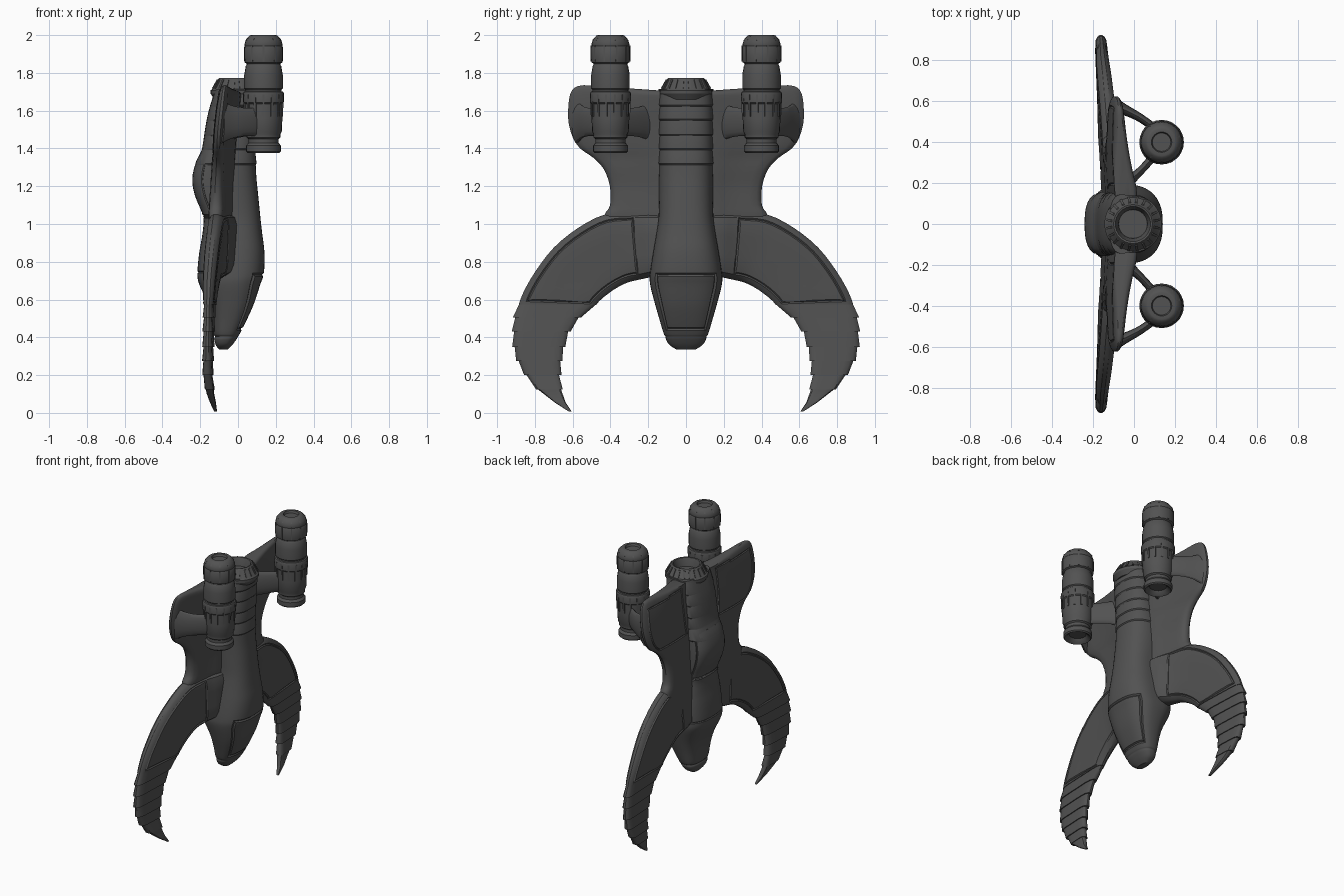
import bpy, bmesh, math
from mathutils import Vector

cube = bpy.data.objects.get("Cube")
if cube:
    bpy.data.objects.remove(cube, do_unlink=True)

grey = bpy.data.materials.new("dark grey hull")
grey.use_nodes = True
grey.diffuse_color = (0.085, 0.085, 0.085, 1)
grey.node_tree.nodes["Principled BSDF"].inputs["Base Color"].default_value = (0.085, 0.085, 0.085, 1)


def spline(rows, n):
    """Catmull-Rom resampling of tuples."""
    out = []
    for i in range(len(rows) - 1):
        quad = [rows[max(0, min(len(rows) - 1, i + k))] for k in (-1, 0, 1, 2)]
        for k in range(n):
            t = k / n
            out.append(tuple(b + 0.5 * t * (c - a + t * (2*a - 5*b + 4*c - d + t * (3*(b - c) + d - a)))
                             for a, b, c, d in zip(*quad)))
    return out + [rows[-1]]


def lerp_table(table, v):
    """Linear lookup in rows sorted by falling first value."""
    for a, b in zip(table, table[1:]):
        if v >= b[0]:
            t = (a[0] - v) / (a[0] - b[0])
            return [p + (q - p) * t for p, q in zip(a, b)]
    return list(table[-1])


def loft(bm, rings):
    """Skin the rings and return the side faces as rows."""
    loops = [[bm.verts.new(p) for p in r] for r in rings]
    grid = []
    for a, b in zip(loops, loops[1:]):
        n = len(a)
        grid.append([bm.faces.new((a[i], a[(i + 1) % n], b[(i + 1) % n], b[i])) for i in range(n)])
    bm.faces.new(loops[0])
    bm.faces.new(loops[-1])
    bmesh.ops.recalc_face_normals(bm, faces=bm.faces)
    return grid


def groove(bm, grid, columns, rule, width=0.007, depth=0.006):
    """Cut a panel line around a block of side faces."""
    bm.normal_update()
    faces = [row[c] for row in grid for c in columns if rule(row[c].calc_center_median())]
    for d in (-depth, depth):
        bmesh.ops.inset_region(bm, faces=faces, thickness=width, depth=d, use_even_offset=False)


def finish(name, bm, mirror=False, angle=32):
    mesh = bpy.data.meshes.new(name)
    bm.to_mesh(mesh)
    bm.free()
    ob = bpy.data.objects.new(name, mesh)
    bpy.context.collection.objects.link(ob)
    mesh.materials.append(grey)
    bpy.ops.object.select_all(action='DESELECT')
    ob.select_set(True)
    bpy.context.view_layer.objects.active = ob
    bpy.ops.object.shade_smooth_by_angle(angle=math.radians(angle))
    if mirror:
        mod = ob.modifiers.new("mirror", 'MIRROR')
        mod.use_axis = (False, True, False)


# Hull sections: height, back x, front x, half width
HULL = spline([
    (1.715, -.12, .105, .135), (1.6, -.155, .10, .14), (1.5, -.175, .095, .14), (1.4, -.19, .09, .14),
    (1.33, -.222, .093, .142), (1.24, -.242, .098, .145), (1.15, -.228, .107, .145), (1.04, -.185, .118, .145),
    (.95, -.188, .128, .157), (.85, -.205, .14, .174), (.74, -.215, .137, .19), (.68, -.205, .118, .19),
    (.58, -.16, .085, .165), (.5, -.14, .05, .142), (.42, -.13, .01, .118), (.405, -.122, .0, .108),
    (.39, -.126, -.008, .106), (.36, -.118, -.03, .088), (.335, -.1, -.055, .05)], 4)


def hull_ring(z, grow=0.0, n=40):
    _, x0, x1, hw = lerp_table(HULL, z)
    x1, hw = x1 + grow, hw + grow
    flare = .36 * min(1, max(0, (z - .65) / .3))     # wider spine at the back
    ring = []
    for i in range(n):
        a = 2 * math.pi * i / n
        c, s = math.cos(a), math.sin(a)
        e = 2 / 2.6
        ring.append(((x0 + x1) / 2 + (x1 - x0) / 2 * math.copysign(abs(c) ** e, c),
                     hw * (1 + flare * max(0, -c)) * math.copysign(abs(s) ** e, s), z))
    return ring


bm = bmesh.new()
grid = loft(bm, [hull_ring(r[0]) for r in HULL])
groove(bm, grid, range(-6, 6), lambda c: .43 < c.z < .735, .01, .008)     # canopy
for lo, hi in ((.74, 1.03), (1.04, 1.39), (1.4, 1.7)):                    # spine panels
    groove(bm, grid, range(14, 26), lambda c: lo < c.z < hi, .005, .005)
finish("hull", bm)

# Overlapping bands around the upper hull
bm = bmesh.new()
edges = [1.70, 1.62, 1.545, 1.465, 1.39, 1.31]
for top, low in zip(edges, edges[1:]):
    loft(bm, [hull_ring(top, 0), hull_ring(top - .004, .001), hull_ring(low + .01, .005), hull_ring(low + .003, 0)])
finish("hull_bands", bm)


def lathe(bm, cx, cy, profile, n=24):
    loft(bm, [[(cx + r * math.cos(2 * math.pi * i / n), cy + r * math.sin(2 * math.pi * i / n), z)
               for i in range(n)] for r, z in profile])


def ribs(bm, cx, cy, count, a, b, half=.005, out=.005):
    """Thin radial bars running from (radius, height) a to b."""
    for k in range(count):
        t = 2 * math.pi * (k + .5) / count
        d, s = Vector((math.cos(t), math.sin(t), 0)), Vector((-math.sin(t), math.cos(t), 0))
        loft(bm, [[Vector((cx, cy, z)) + d * (r + o) + s * w
                   for o, w in ((-.012, -half), (out, -half), (out, half), (-.012, half))] for r, z in (a, b)])


# Exhaust collar with a deep hollow
bm = bmesh.new()
lathe(bm, -.005, 0, [(.12, 1.66), (.14, 1.69), (.14, 1.708), (.13, 1.715), (.103, 1.765), (.095, 1.772),
                     (.086, 1.77), (.072, 1.73), (.068, 1.7)], 32)
ribs(bm, -.005, 0, 20, (.13, 1.718), (.104, 1.764), .006, .004)
finish("exhaust_collar", bm)

# Wing midline offset by height, and lens-shaped wing sections
MID = [(1.76, -.06), (1.5, -.09), (1.2, -.112), (1.0, -.12), (.7, -.135), (.4, -.139), (.2, -.143), (.1, -.132), (0, -.107)]
CHORD = [(0, .25), (.025, .6), (.08, .88), (.2, 1), (.35, 1), (.5, 1), (.65, 1), (.8, 1), (.92, .88), (.975, .6), (1, .25)]
FRONT, BACK = range(2, 8), range(13, 19)


def wing_ring(ay, az, by, bz, ta, tb):
    """Section that thickens to the front towards its root; the back stays thin."""
    up, down = [], []
    for t, h in CHORD:
        y, z = ay + (by - ay) * t, az + (bz - az) * t
        x = lerp_table(MID, z)[1] - .045 * (y - .4)
        half = (tb + (ta - tb) * (1 - t) ** 2) / 2
        up.append((x + h * half, y, z))
        down.append((x - h * min(half, .04), y, z))
    return up + down[::-1]


# Upper wing: rows from the hull out to the rounded edge
EDGE = [(1.735, .54, .025), (1.725, .585, .04), (1.69, .612, .05), (1.62, .623, .06), (1.54, .622, .06),
        (1.46, .60, .06), (1.4, .56, .06), (1.35, .49, .06), (1.29, .435, .07), (1.2, .403, .07),
        (1.1, .402, .08), (1.05, .43, .08), (.98, .43, .07), (.85, .36, .06)]
bm = bmesh.new()
grid = loft(bm, [wing_ring(.08, z - max(0, z - 1.67) * .5, y, z, min(.19, t * 4), t) for z, y, t in spline(EDGE, 3)])
groove(bm, grid, range(13, 18), lambda c: 1.37 < c.z < 1.69, .006, .005)
finish("upper_wing", bm, True)

# Lower curved wing: leading point, trailing point, thickness at both
HORN = [(.1, 1.06, .1, .74, .22, .22), (.2, 1.062, .18, .72, .18, .2), (.28, 1.062, .25, .705, .13, .14),
        (.43, 1.05, .31, .69, .1, .1), (.57, .98, .37, .66, .09, .085), (.7, .875, .42, .625, .082, .075),
        (.8, .745, .45, .6, .075, .068), (.86, .64, .465, .585, .066, .062), (.885, .575, .475, .572, .058, .058)]
bm = bmesh.new()
grid = loft(bm, [wing_ring(*r) for r in spline(HORN, 3)])
for columns in (FRONT, BACK):
    groove(bm, grid[6:-1], columns, lambda c: True)
finish("curved_wing", bm, True)

# Stepped claw segments: height, outer y, inner y, thickness
CLAW = [(.58, .885, .465, .052), (.505, .908, .565, .05), (.43, .914, .62, .05), (.35, .911, .648, .048),
        (.275, .89, .662, .048), (.2, .848, .668, .046), (.125, .785, .662, .04), (.055, .695, .637, .03),
        (.008, .622, .606, .015)]
bm = bmesh.new()
for i, (a, b) in enumerate(zip(CLAW, CLAW[1:])):
    rings = []
    for k in range(4):
        t = k / 3
        z, yo, yi, th = [p + (q - p) * t for p, q in zip(a, b)]
        g = .013 * t - .004 if i < 6 else 0
        rings.append(wing_ring(yo + g, z, yi - g, z, th + g, th + g))
    loft(bm, rings)
finish("claw_segments", bm, True)

# Engine pods
PX, PY = .135, .4
POD = [(.055, 1.405), (.07, 1.385), (.084, 1.377), (.092, 1.385), (.092, 1.415), (.08, 1.43), (.08, 1.45),
       (.09, 1.458), (.09, 1.475), (.097, 1.49), (.1, 1.56), (.1, 1.635), (.107, 1.642), (.109, 1.69),
       (.104, 1.7), (.096, 1.703), (.096, 1.712), (.102, 1.718), (.102, 1.79), (.094, 1.836), (.09, 1.842),
       (.09, 1.85), (.101, 1.856), (.104, 1.875), (.104, 1.935), (.099, 1.943), (.101, 1.95), (.094, 1.975),
       (.075, 1.997), (.066, 2.0), (.05, 2.0), (.045, 1.985)]
bm = bmesh.new()
lathe(bm, PX, PY, POD)
ribs(bm, PX, PY, 10, (.1, 1.86), (.1, 1.945), .004, .005)
ribs(bm, PX, PY, 14, (.1, 1.57), (.105, 1.685), .006, .004)
ribs(bm, PX, PY, 10, (.093, 1.972), (.073, 1.994), .004, .004)
finish("engine_pod", bm, True)

# Pod struts: x, y, half height, half thickness
STRUTS = {"outer_strut": [(-.09, .577, .115, .035), (-.04, .555, .09, .026), (.02, .525, .076, .021),
                          (.08, .484, .073, .02), (.125, .44, .078, .024)],
          "inner_strut": [(-.07, .18, .115, .04), (-.02, .215, .09, .027), (.03, .258, .078, .02),
                          (.08, .313, .073, .02), (.125, .37, .078, .024)]}
for name, path in STRUTS.items():
    bm = bmesh.new()
    run = Vector((path[-1][0] - path[0][0], path[-1][1] - path[0][1], 0)).normalized()
    side = Vector((-run.y, run.x, 0))
    loft(bm, [[Vector((x, y, 1.54)) + side * w * math.cos(a) + Vector((0, 0, h * math.sin(a)))
               for a in (math.tau * i / 16 for i in range(16))] for x, y, h, w in spline(path, 3)])
    finish(name, bm, True)
